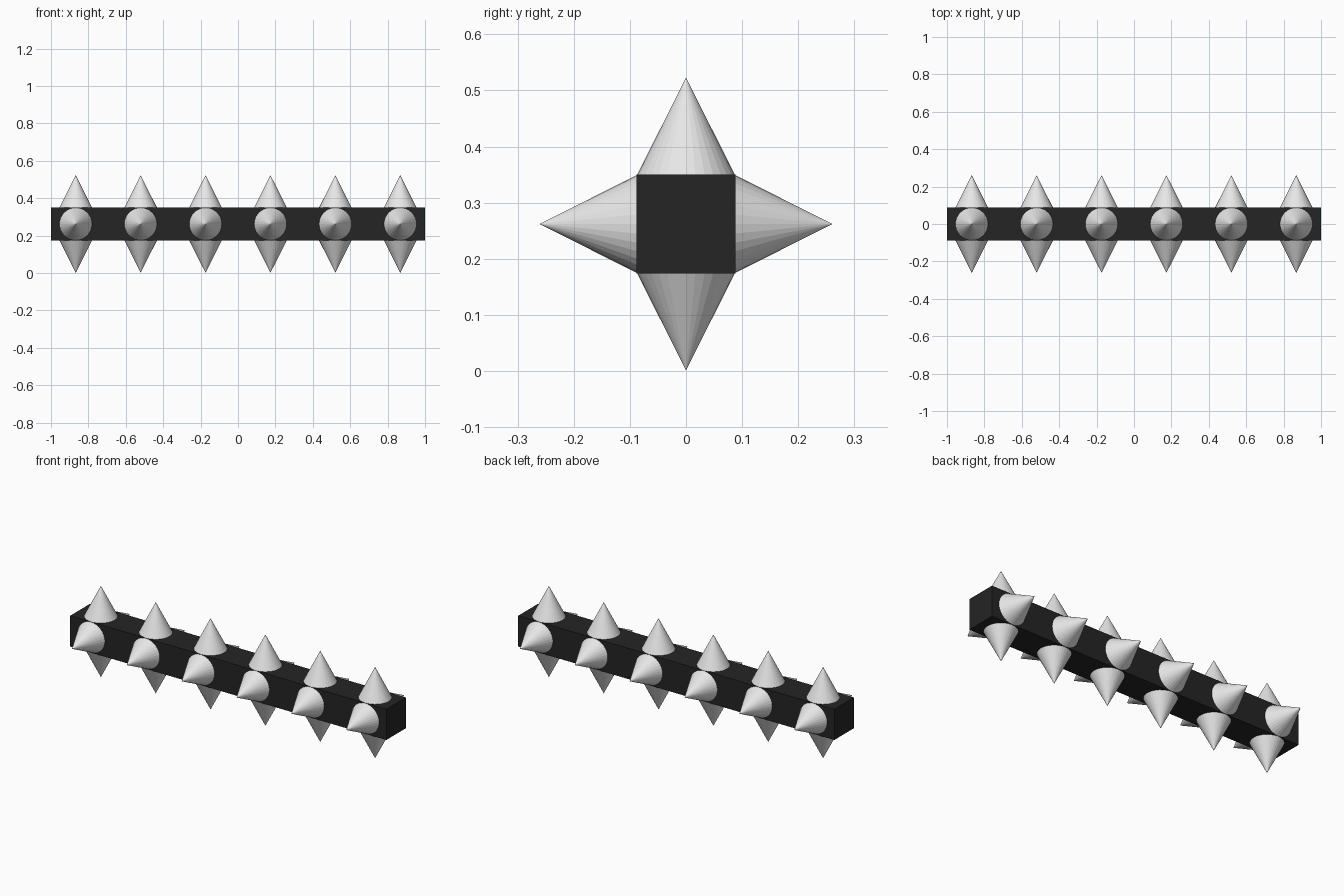
import bpy, bmesh, math
from mathutils import Matrix

if "Cube" in bpy.data.objects:
    bpy.data.objects.remove(bpy.data.objects["Cube"])

CZ = 0.262      # height of the bar's axis
HALF = 0.088    # half thickness of the bar
TIP = 0.261     # distance from axis to spike tip


def material(name, v):
    m = bpy.data.materials.new(name)
    m.diffuse_color = (v, v, v, 1)
    m.use_nodes = True
    m.node_tree.nodes["Principled BSDF"].inputs["Base Color"].default_value = m.diffuse_color
    return m


def finish(name, bm, mat):
    me = bpy.data.meshes.new(name)
    bm.to_mesh(me)
    bm.free()
    me.materials.append(mat)
    ob = bpy.data.objects.new(name, me)
    ob.location.z = CZ
    bpy.context.collection.objects.link(ob)


black = material("black", 0.018)
steel = material("light_grey", 0.8)

# square bar
bm = bmesh.new()
bmesh.ops.create_cube(bm, size=1, matrix=Matrix.Diagonal((2, 2 * HALF, 2 * HALF, 1)))
finish("bar", bm, black)

# a row of six cone spikes on each long side
for side, name in enumerate(("top", "front", "bottom", "back")):
    bm = bmesh.new()
    turn = Matrix.Rotation(side * math.pi / 2, 4, 'X')
    for i in range(6):
        x = (i - 2.5) * 0.347
        place = turn @ Matrix.Translation((x, 0, (HALF + TIP) / 2))
        bmesh.ops.create_cone(bm, cap_ends=True, segments=32, radius1=0.087,
                              radius2=0, depth=TIP - HALF, matrix=place)
    bmesh.ops.remove_doubles(bm, verts=bm.verts, dist=1e-5)
    finish(name + "_spikes", bm, steel)
